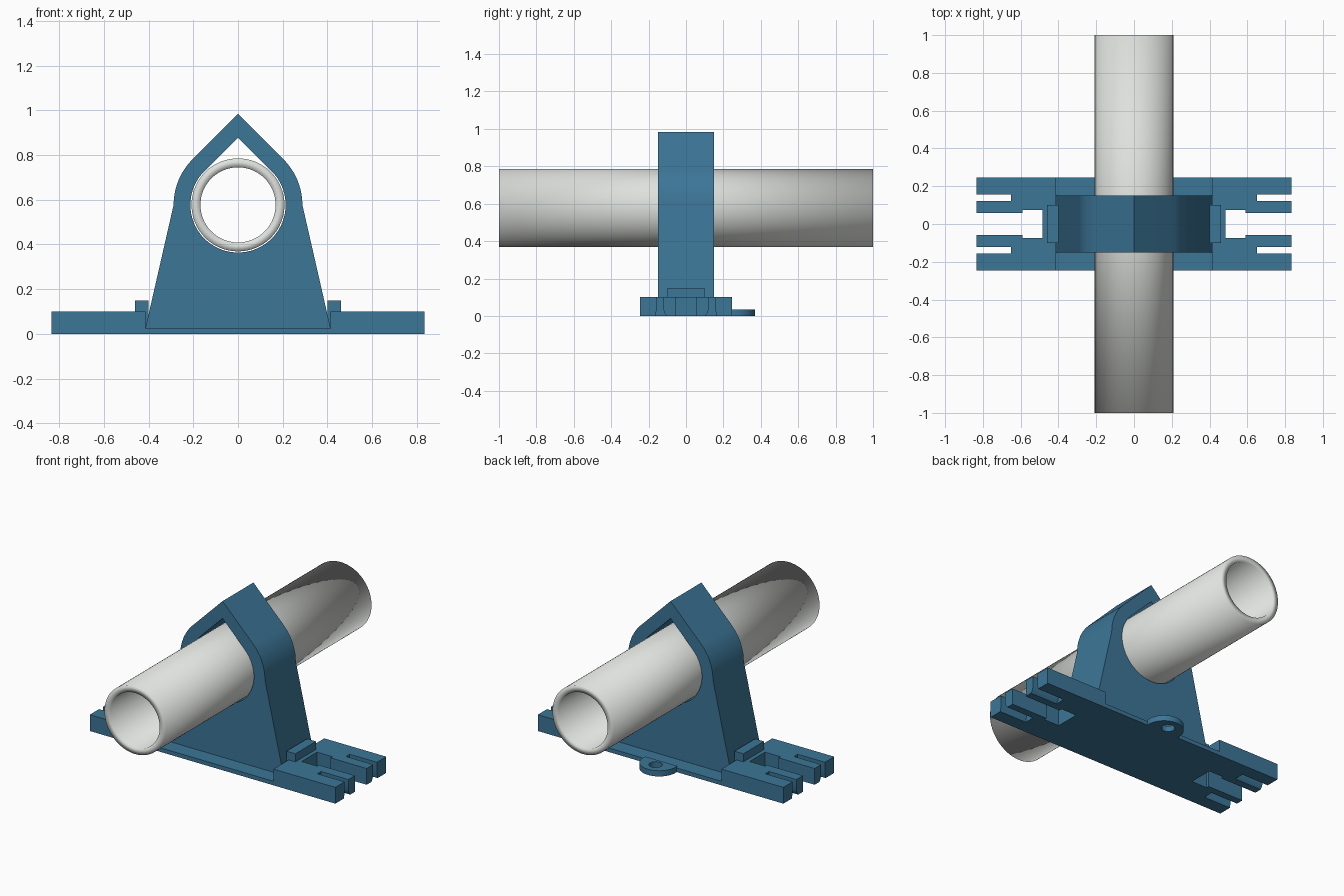
import bpy, bmesh, math
from mathutils import Vector

cube = bpy.data.objects.get("Cube")
if cube:
    bpy.data.objects.remove(cube, do_unlink=True)


def material(name, rgb):
    m = bpy.data.materials.new(name)
    m.use_nodes = True
    m.diffuse_color = (*rgb, 1)
    bsdf = next(n for n in m.node_tree.nodes if n.type == 'BSDF_PRINCIPLED')
    bsdf.inputs["Base Color"].default_value = (*rgb, 1)
    return m


BLUE = material("steel blue", (0.045, 0.18, 0.31))
WHITE = material("off white", (0.73, 0.75, 0.72))

# Ways to place a 2D profile point (a, b) at depth d along the extrusion axis
PLACE = {
    'X': lambda a, b, d: Vector((d, a, b)),
    'Y': lambda a, b, d: Vector((a, d, b)),
    'Z': lambda a, b, d: Vector((a, b, d)),
}


def prism(name, pts, axis, lo, hi, mat=BLUE):
    """Extrude a closed profile along an axis."""
    bm = bmesh.new()
    face = bm.faces.new([bm.verts.new(PLACE[axis](a, b, lo)) for a, b in pts])
    ext = bmesh.ops.extrude_face_region(bm, geom=[face])
    moved = [v for v in ext["geom"] if isinstance(v, bmesh.types.BMVert)]
    bmesh.ops.translate(bm, verts=moved, vec=PLACE[axis](0, 0, hi - lo))
    bmesh.ops.recalc_face_normals(bm, faces=bm.faces)
    me = bpy.data.meshes.new(name)
    bm.to_mesh(me)
    bm.free()
    me.materials.append(mat)
    ob = bpy.data.objects.new(name, me)
    bpy.context.collection.objects.link(ob)
    return ob


def activate(ob):
    bpy.ops.object.select_all(action='DESELECT')
    ob.select_set(True)
    bpy.context.view_layer.objects.active = ob


def cut(ob, cutter):
    """Subtract the cutter, then discard it."""
    cutter.hide_render = True
    mod = ob.modifiers.new("cut", 'BOOLEAN')
    mod.operation, mod.solver, mod.object = 'DIFFERENCE', 'EXACT', cutter
    activate(ob)
    bpy.ops.object.modifier_apply(modifier=mod.name)
    bpy.data.objects.remove(cutter, do_unlink=True)


def smooth(ob):
    activate(ob)
    bpy.ops.object.shade_smooth_by_angle(angle=math.radians(30))


def arc(r, start, end, n, cx=0.0, cy=0.0):
    angles = [math.radians(start + (end - start) * i / n) for i in range(n + 1)]
    return [(cx + r * math.cos(t), cy + r * math.sin(t)) for t in angles]


AXIS_Z = 0.577   # height of the pipe axis
STEP = 0.414     # half width of the low middle of the base
LIP = 0.025      # thickness of the low middle
END = 0.835      # half length of the base

# Base plate: thin middle, thick ends
right = [(END, 0), (END, 0.1), (STEP, 0.1), (STEP, LIP)]
base = prism("base_plate", right + [(-x, z) for x, z in reversed(right)], 'Y', -0.247, 0.247)

# Fork slots and flared slits at both ends
half_slot = [(0.485, 0.075), (0.59, 0.075), (0.59, 0.057), (0.9, 0.057)]
slit = [(0.1, -0.01), (0.102, 0), (0.113, 0.012), (0.121, 0.035), (0.121, 0.12),
        (0.157, 0.12), (0.157, 0.035), (0.164, 0), (0.165, -0.01)]
for sx in (1, -1):
    slot = half_slot + [(x, -y) for x, y in reversed(half_slot)]
    cut(base, prism("slot_cutter", [(sx * x, y) for x, y in slot], 'Z', -0.1, 0.2))
    for sy in (1, -1):
        lo, hi = sorted((sx * 0.65, sx * 0.9))
        cut(base, prism("slit_cutter", [(sy * y, z) for y, z in slit], 'X', lo, hi))
smooth(base)

# Upright: tapered sides, round shoulders, pointed top, teardrop opening
R, HOLE = 0.288, 0.213
profile = [(-STEP, 0.01), (STEP, 0.01), (STEP, LIP)]
profile += arc(R, 0, 45, 10, cy=AXIS_Z)
profile += [(0, AXIS_Z + R * math.sqrt(2))]
profile += arc(R, 135, 180, 10, cy=AXIS_Z) + [(-STEP, LIP)]
upright = prism("upright_bracket", profile, 'Y', -0.15, 0.15)
teardrop = arc(HOLE, 135, 405, 54, cy=AXIS_Z) + [(0, AXIS_Z + HOLE * math.sqrt(2))]
cut(upright, prism("teardrop_cutter", teardrop, 'Y', -0.3, 0.3))
smooth(upright)

# Stop blocks beside the upright
for sx, side in ((1, "left"), (-1, "right")):
    corners = [(sx * x, z) for x, z in ((0.4, 0.03), (0.46, 0.03), (0.46, 0.15), (0.4, 0.15))]
    prism(side + "_stop_block", corners, 'Y', -0.1, 0.1)

# Rear screw tab
tab = prism("rear_tab", arc(0.11, -10, 190, 32, cy=0.26), 'Z', 0, 0.035)
cut(tab, prism("screw_hole_cutter", arc(0.038, 0, 345, 23, cy=0.295), 'Z', -0.1, 0.1))
smooth(tab)

# Pipe: four rings joined into a smooth hollow tube
bm = bmesh.new()
SIDES = 64
rings = []
for r, y in ((0.208, -1), (0.208, 1), (0.168, 1), (0.168, -1)):
    pts = arc(r, 0, 360 * (SIDES - 1) / SIDES, SIDES - 1, cy=AXIS_Z)
    rings.append([bm.verts.new((x, y, z)) for x, z in pts])
for k in range(4):
    a, b = rings[k], rings[(k + 1) % 4]
    for i in range(SIDES):
        j = (i + 1) % SIDES
        bm.faces.new((a[i], a[j], b[j], b[i])).smooth = True
bmesh.ops.recalc_face_normals(bm, faces=bm.faces)
mesh = bpy.data.meshes.new("pipe")
bm.to_mesh(mesh)
bm.free()
mesh.materials.append(WHITE)
bpy.context.collection.objects.link(bpy.data.objects.new("pipe", mesh))
